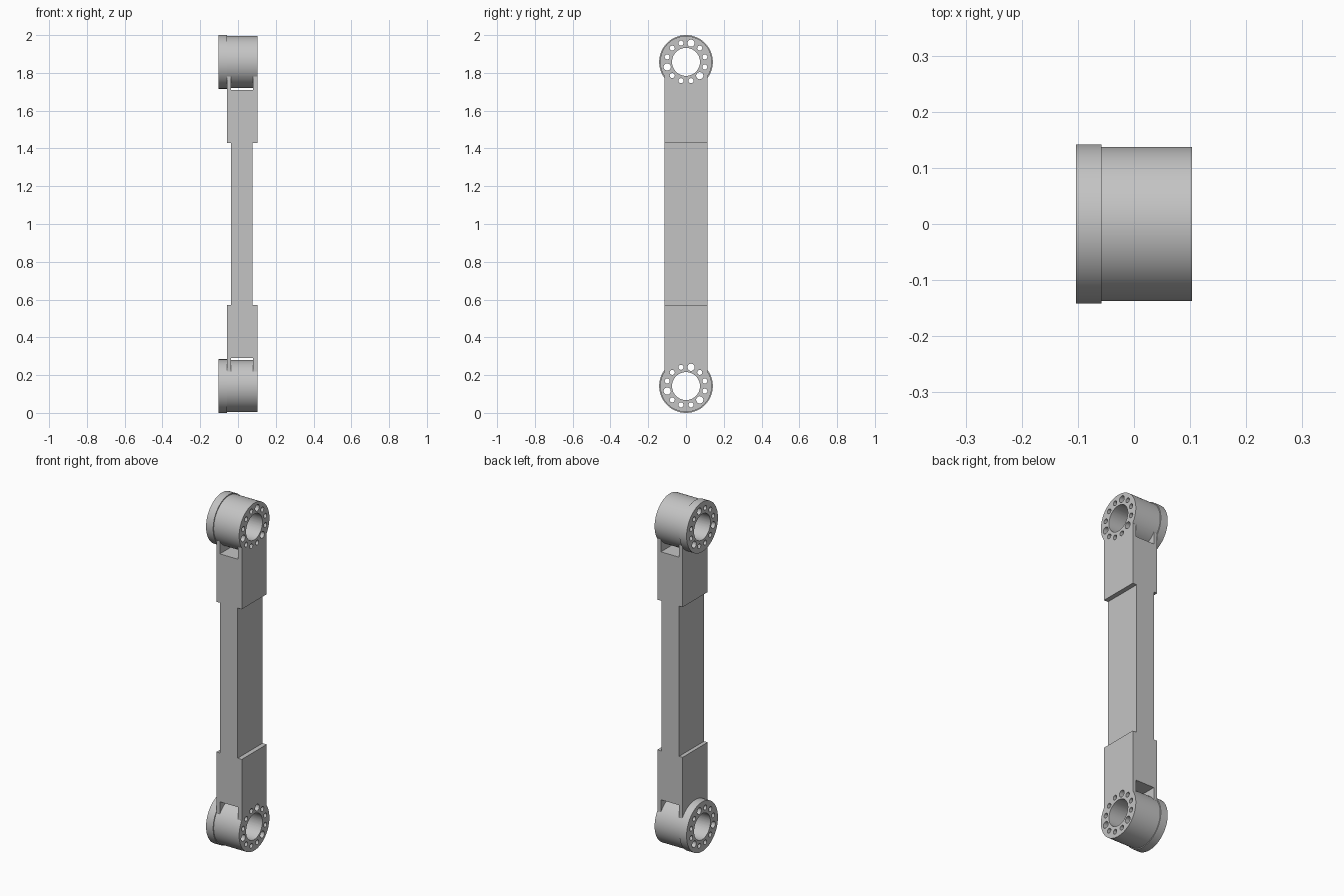
import bpy, bmesh
from math import cos, sin, radians, pi
from mathutils import Matrix, Vector

if "Cube" in bpy.data.objects:
    bpy.data.objects.remove(bpy.data.objects["Cube"])

# One plain grey metal
GREY = (0.55, 0.55, 0.55, 1)
metal = bpy.data.materials.new("grey metal")
metal.use_nodes = True
metal.diffuse_color = GREY
metal.node_tree.nodes["Principled BSDF"].inputs["Base Color"].default_value = GREY

HALF_Y = 0.113              # half width of the strut
LEFT, RIGHT = -0.058, 0.103  # sides of the brackets
HUB_Z = 0.858               # hub distance from the middle
STEP_Z = 0.43               # inner end of the brackets
SLOT_Z = 0.71               # floor of the slot under the hub


def finish(name, bm):
    bmesh.ops.recalc_face_normals(bm, faces=bm.faces)
    mesh = bpy.data.meshes.new(name)
    bm.to_mesh(mesh)
    bm.free()
    mesh.materials.append(metal)
    obj = bpy.data.objects.new(name, mesh)
    bpy.context.scene.collection.objects.link(obj)
    return obj


def box(name, x0, x1, half_y, z0, z1):
    bm = bmesh.new()
    z0, z1 = sorted((z0, z1))
    scale = Matrix.Diagonal((x1 - x0, 2 * half_y, z1 - z0, 1))
    place = Matrix.Translation(((x0 + x1) / 2, 0, (z0 + z1) / 2))
    bmesh.ops.create_cube(bm, size=1, matrix=place @ scale)
    return finish(name, bm)


def add_rod(bm, x0, x1, y, z, radius, sides):
    place = Matrix.Translation(((x0 + x1) / 2, y, z)) @ Matrix.Rotation(pi / 2, 4, 'Y')
    bmesh.ops.create_cone(bm, cap_ends=True, segments=sides, radius1=radius,
                          radius2=radius, depth=x1 - x0, matrix=place)


def make_hub(name, z):
    # Stepped barrel: wide flange on one side, plain body on the other
    bm = bmesh.new()
    profile = [(-0.103, 0), (-0.103, 0.142), (LEFT, 0.142),
               (LEFT, 0.137), (RIGHT, 0.137), (RIGHT, 0)]
    verts = [bm.verts.new((x, 0, z + r)) for x, r in profile]
    edges = [bm.edges.new(pair) for pair in zip(verts, verts[1:])]
    bmesh.ops.spin(bm, geom=verts + edges, cent=(0, 0, z), axis=(1, 0, 0),
                   angle=2 * pi, steps=96)
    bmesh.ops.remove_doubles(bm, verts=bm.verts, dist=0.0001)
    return finish(name, bm)


def make_hole_cutter(name, z):
    # Main bore and a ring of twelve holes, every fourth one larger
    bm = bmesh.new()
    add_rod(bm, -0.2, 0.2, 0, z, 0.074, 64)
    for i in range(12):
        a = radians(15 + 30 * i)
        radius = 0.019 if i % 4 == 2 else 0.0135
        add_rod(bm, -0.2, 0.2, 0.103 * cos(a), z + 0.103 * sin(a), radius, 24)
    return finish(name, bm)


def boolean(obj, other, operation):
    mod = obj.modifiers.new(operation.lower(), 'BOOLEAN')
    mod.operation = operation
    mod.solver = 'EXACT'
    mod.object = other
    evaluated = obj.evaluated_get(bpy.context.evaluated_depsgraph_get())
    mesh = bpy.data.meshes.new_from_object(evaluated)
    obj.modifiers.clear()
    obj.data = mesh
    bpy.data.objects.remove(other)


def smooth(obj):
    bpy.ops.object.select_all(action='DESELECT')
    obj.select_set(True)
    bpy.context.view_layer.objects.active = obj
    bpy.ops.object.shade_smooth_by_angle(angle=radians(30))


# Middle bar
box("middle_bar", -0.036, 0.077, HALF_Y, 1 - STEP_Z, 1 + STEP_Z)

# Forked bracket and drilled hub at each end
for end, side in (("upper", 1), ("lower", -1)):
    hub_z = 1 + side * HUB_Z
    bracket = box(end + "_bracket_and_hub", LEFT, RIGHT, HALF_Y, 1 + side * STEP_Z, hub_z)
    slot = box("slot_cutter", -0.036, 0.08, 0.3, 1 + side * SLOT_Z, 1 + side * 1.2)
    boolean(bracket, slot, 'DIFFERENCE')
    boolean(bracket, make_hub("hub", hub_z), 'UNION')
    boolean(bracket, make_hole_cutter("hole_cutter", hub_z), 'DIFFERENCE')
    smooth(bracket)
